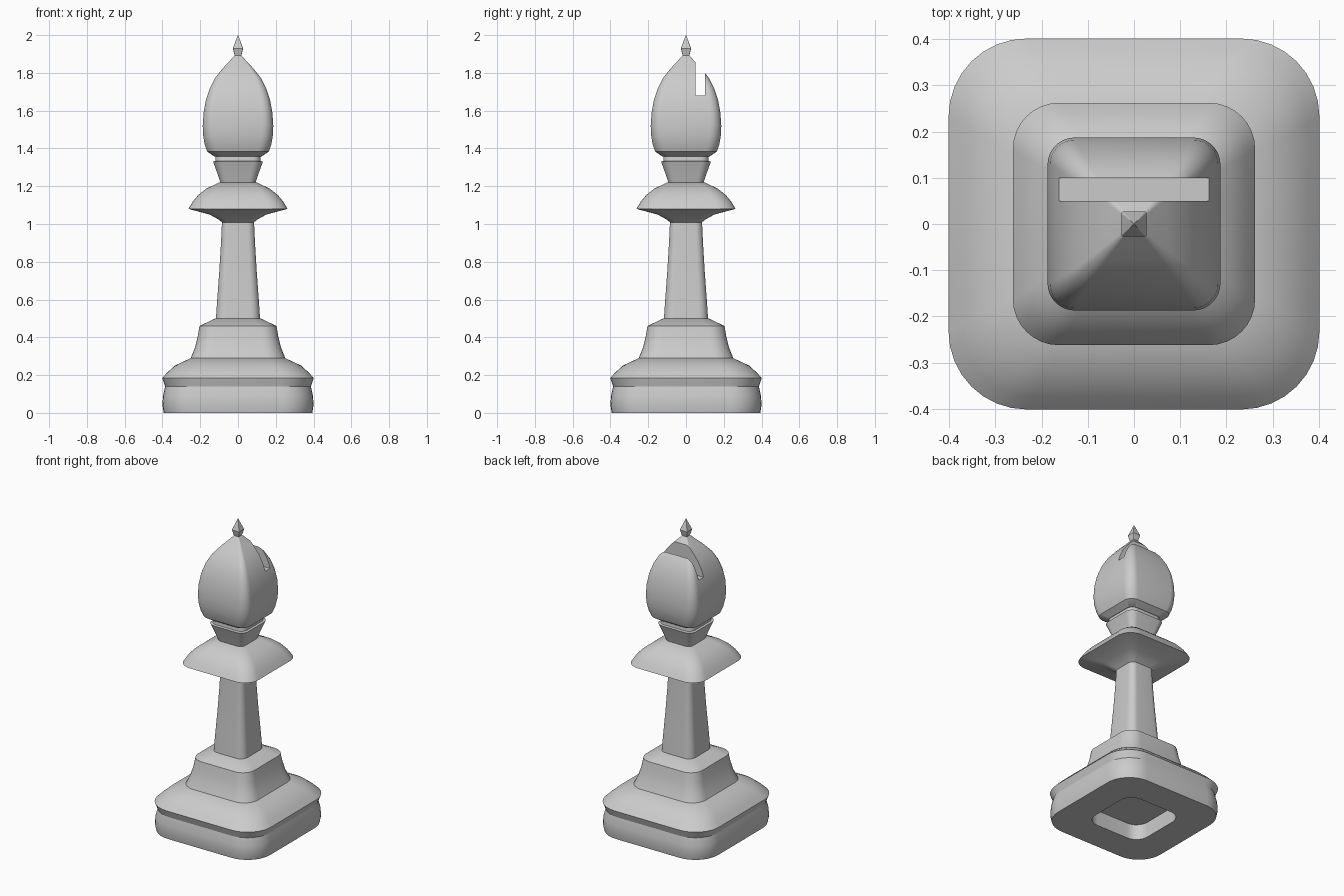
import bpy, bmesh, math

if "Cube" in bpy.data.objects:
    bpy.data.objects.remove(bpy.data.objects["Cube"], do_unlink=True)

# One plain grey for the whole piece
GREY = (0.6, 0.6, 0.6, 1)
grey = bpy.data.materials.new("plain_grey")
grey.use_nodes = True
grey.diffuse_color = GREY
grey.node_tree.nodes["Principled BSDF"].inputs["Base Color"].default_value = GREY

STEPS = 8  # segments in each rounded corner


def rounded_square(half, ratio):
    """Outline points of a square with rounded corners."""
    r = half * ratio
    pts = []
    for sx, sy, quarter in ((1, 1, 0), (-1, 1, 1), (-1, -1, 2), (1, -1, 3)):
        for i in range(STEPS + 1):
            a = (quarter + i / STEPS) * math.pi / 2
            pts.append((sx * (half - r) + r * math.cos(a),
                        sy * (half - r) + r * math.sin(a)))
    return pts


def loft(name, profile, ratio, top_ratio=None):
    """Stack rounded squares along a (half width, height) profile."""
    top_ratio = ratio if top_ratio is None else top_ratio
    bm = bmesh.new()
    rings = []
    for k, (half, z) in enumerate(profile):
        t = k / (len(profile) - 1)
        rad = ratio + (top_ratio - ratio) * t
        rings.append([bm.verts.new((x, y, z)) for x, y in rounded_square(half, rad)])
    for low, high in zip(rings, rings[1:]):
        for i in range(len(low)):
            j = (i + 1) % len(low)
            bm.faces.new((low[i], low[j], high[j], high[i]))
    bm.faces.new(rings[0][::-1])
    bm.faces.new(rings[-1])
    bmesh.ops.recalc_face_normals(bm, faces=bm.faces)
    mesh = bpy.data.meshes.new(name)
    bm.to_mesh(mesh)
    bm.free()
    mesh.materials.append(grey)
    obj = bpy.data.objects.new(name, mesh)
    bpy.context.collection.objects.link(obj)
    return obj


def select(obj):
    bpy.ops.object.select_all(action="DESELECT")
    obj.select_set(True)
    bpy.context.view_layer.objects.active = obj


# Base with a hollow underneath
base = loft("base", [(0.2, 0.1), (0.2, 0), (0.393, 0), (0.4, 0.04), (0.397, 0.09),
                     (0.386, 0.14), (0.401, 0.185), (0.375, 0.213),
                     (0.335, 0.25), (0.25, 0.29)], 0.42)

# Stepped pedestal and shaft
pedestal = loft("pedestal", [(0.25, 0.29), (0.228, 0.345), (0.214, 0.4),
                             (0.204, 0.46), (0.12, 0.5)], 0.41)
shaft = loft("shaft", [(0.117, 0.495), (0.11, 0.6), (0.099, 0.75),
                       (0.09, 0.9), (0.085, 1.01)], 0.42)

# Collar flaring over the shaft
collar = loft("collar", [(0.08, 1.005), (0.105, 1.025), (0.15, 1.05), (0.262, 1.08),
                         (0.24, 1.118), (0.21, 1.154), (0.17, 1.186),
                         (0.1, 1.22)], 0.38)

# Neck with its narrow band
neck = loft("neck", [(0.092, 1.215), (0.108, 1.265), (0.132, 1.33),
                     (0.12, 1.334), (0.118, 1.36), (0.135, 1.38)], 0.38)

# Head with a slot cut near its top
head = loft("head", [(0.125, 1.358), (0.163, 1.383), (0.176, 1.42), (0.184, 1.465),
                     (0.187, 1.52), (0.182, 1.59), (0.17, 1.655), (0.149, 1.72),
                     (0.12, 1.775), (0.08, 1.825), (0.045, 1.862),
                     (0.017, 1.893)], 0.38, 0.2)
bpy.ops.mesh.primitive_cube_add(size=1, location=(0, 0.075, 1.88))
slot = bpy.context.object
slot.name = "slot_cutter"
slot.hide_render = True
slot.scale = (1, 0.05, 0.4)
cut = head.modifiers.new("slot", "BOOLEAN")
cut.operation = "DIFFERENCE"
cut.solver = "EXACT"
cut.object = slot
select(head)
bpy.ops.object.modifier_apply(modifier=cut.name)
bpy.data.objects.remove(slot, do_unlink=True)

# Pointed finial
finial = loft("finial", [(0.016, 1.885), (0.027, 1.93), (0.001, 2.0)], 0.15)

# Soft shading that keeps the edges crisp
for part in (base, pedestal, shaft, collar, neck, head, finial):
    select(part)
    bpy.ops.object.shade_smooth_by_angle(angle=math.radians(28))
